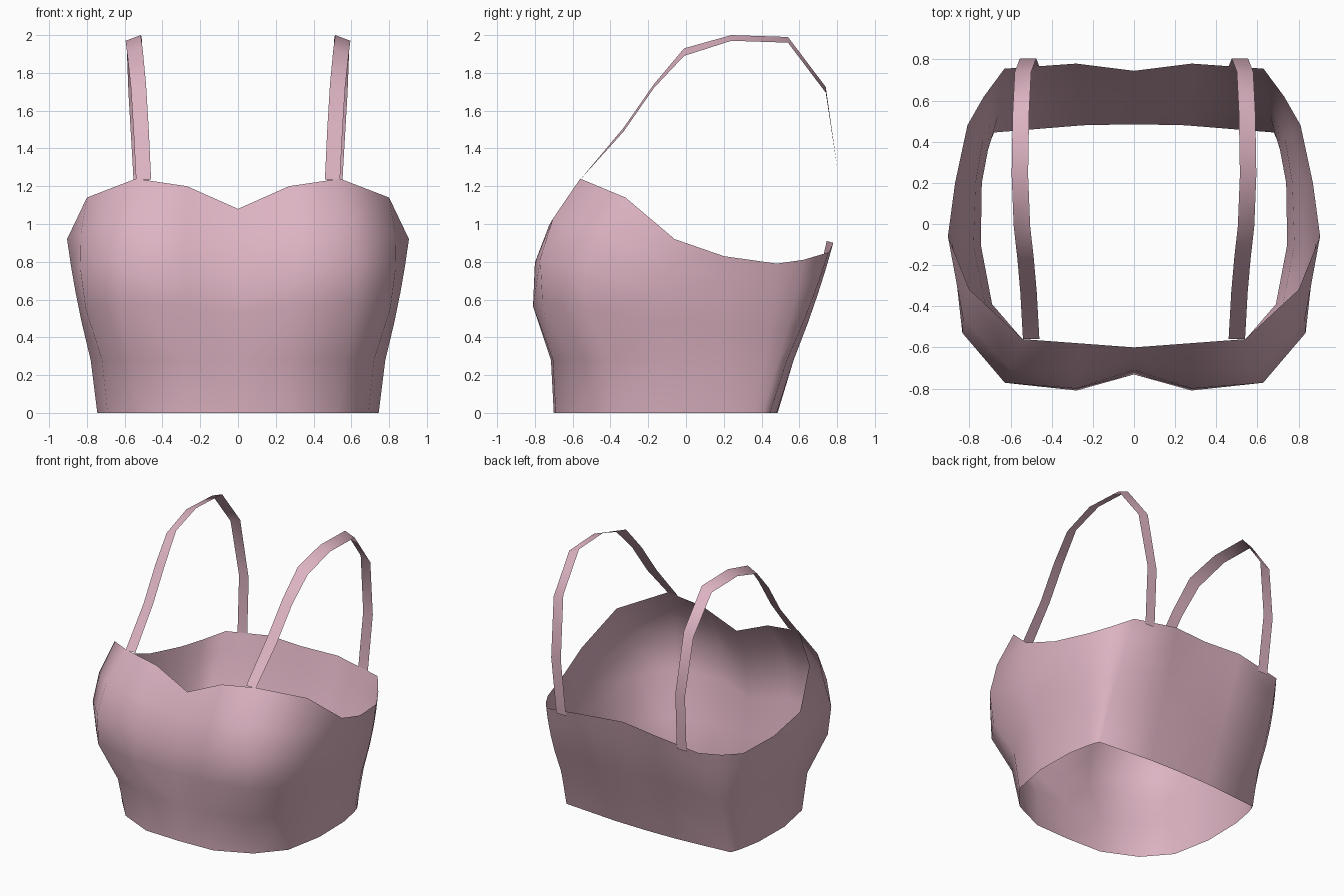
import bpy

if "Cube" in bpy.data.objects:
    bpy.data.objects.remove(bpy.data.objects["Cube"])

pink = bpy.data.materials.new("pink_fabric")
pink.diffuse_color = (0.72, 0.45, 0.54, 1)
pink.use_nodes = True
pink.node_tree.nodes["Principled BSDF"].inputs["Base Color"].default_value = pink.diffuse_color


def make_part(name, grid):
    """Skin a grid of columns (bottom to top) and mirror it across x."""
    rows = len(grid[0])
    verts = [p for col in grid for p in col]
    faces = [(i * rows + j, (i + 1) * rows + j, (i + 1) * rows + j + 1, i * rows + j + 1)
             for i in range(len(grid) - 1) for j in range(rows - 1)]
    mesh = bpy.data.meshes.new(name)
    mesh.from_pydata(verts, [], faces)
    mesh.materials.append(pink)
    obj = bpy.data.objects.new(name, mesh)
    bpy.context.collection.objects.link(obj)
    bpy.ops.object.select_all(action='DESELECT')
    obj.select_set(True)
    bpy.context.view_layer.objects.active = obj
    bpy.ops.object.shade_smooth_by_angle(angle=0.9)
    mod = obj.modifiers.new("mirror", 'MIRROR')
    mod.use_clip = True
    return obj


# Bodice columns, front centre to back centre:
# hem xy, underbust xy, rim xyz, bulge xy
columns = [
    ((0, -.70), (0, -.715), (0, -.60, 1.08), (0, -.06)),
    ((.28, -.69), (.27, -.705), (.27, -.58, 1.20), (.01, -.165)),
    ((.53, -.575), (.57, -.61), (.54, -.56, 1.24), (.075, -.19)),
    ((.69, -.39), (.72, -.41), (.80, -.32, 1.14), (.07, -.17)),
    ((.745, -.10), (.78, -.10), (.905, -.06, .92), (.01, -.02)),
    ((.74, .20), (.77, .20), (.87, .20, .83), (.01, 0)),
    ((.71, .36), (.735, .41), (.81, .48, .79), (.01, .01)),
    ((.695, .41), (.70, .49), (.73, .62, .81), (.01, .01)),
    ((.68, .445), (.66, .535), (.63, .755, .85), (.01, .01)),
    ((.25, .48), (.26, .57), (.28, .78, .90), (0, .01)),
    ((0, .485), (0, .57), (0, .745, .91), (0, .01)),
]
levels = [(0, 0), (.31, .87), (.56, 1), (.78, .7), (1, 0)]
grid = []
for hem, under, rim, bulge in columns:
    z0 = .28
    col = [(*hem, 0)]
    for t, w in levels:
        col.append((under[0] + (rim[0] - under[0]) * t + bulge[0] * w,
                    under[1] + (rim[1] - under[1]) * t + bulge[1] * w,
                    z0 + (rim[2] - z0) * t))
    grid.append(col)
make_part("bodice", grid)

# Shoulder strap: centre x, y, z, and height difference of inner edge
path = [
    (.50, -.56, 1.235, 0), (.513, -.33, 1.50, .01), (.527, -.17, 1.73, .01),
    (.545, -.01, 1.91, .02), (.555, .24, 1.985, .015), (.55, .54, 1.975, .015),
    (.54, .74, 1.71, .015), (.515, .805, 1.27, 0), (.50, .765, .84, 0),
]
make_part("shoulder_strap",
          [[(x - .04, y, z + d), (x + .04, y, z - d)] for x, y, z, d in reversed(path)])
